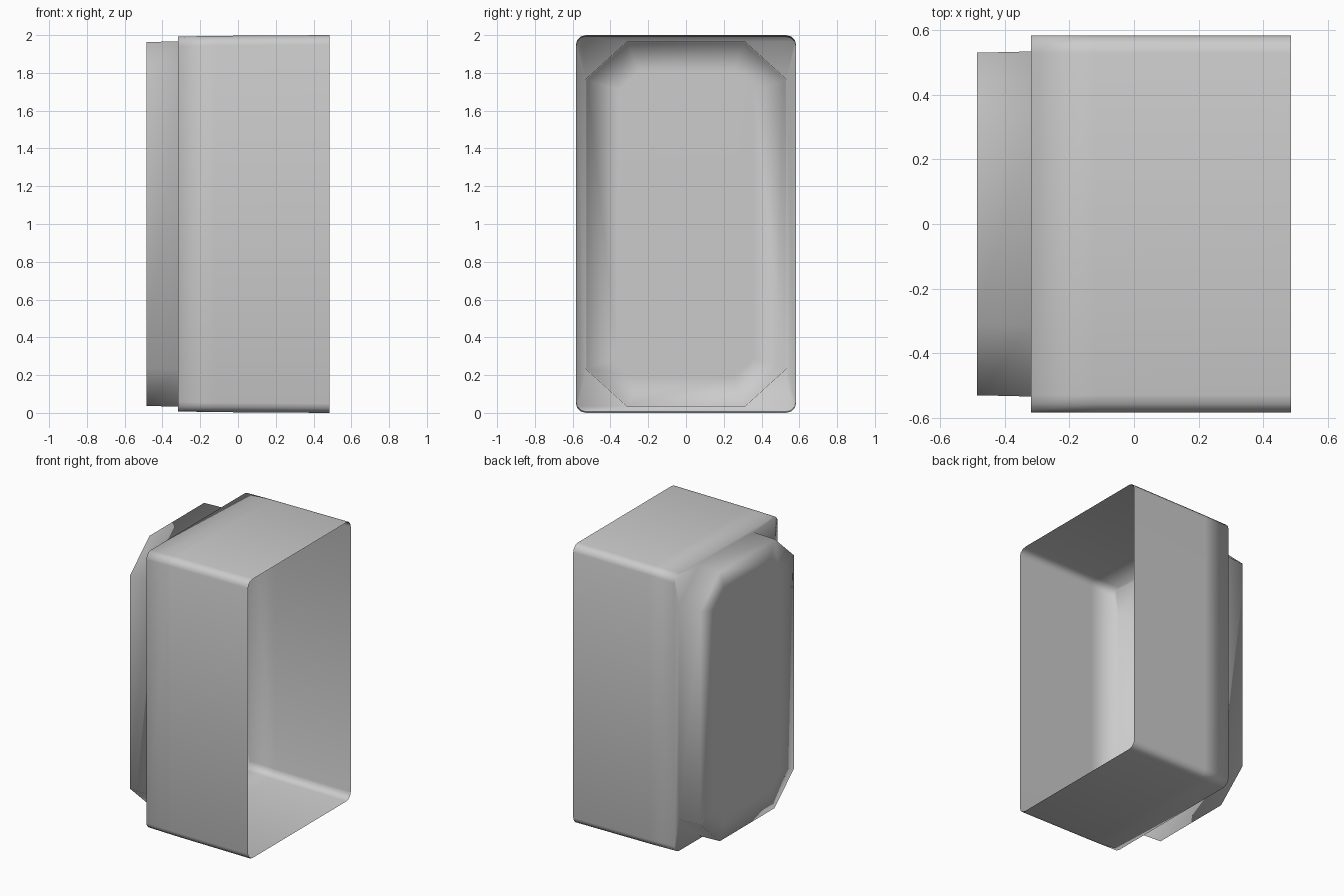
import bpy, bmesh, math

if "Cube" in bpy.data.objects:
    bpy.data.objects.remove(bpy.data.objects["Cube"], do_unlink=True)

ARC = 4      # points per corner
MID = 1.0    # height of the shell's axis


def corner_ring(x, hy, hz, cut_y, cut_z, rounded):
    """Rectangle loop at x with rounded or chamfered corners."""
    pts = []
    for q in range(4):
        sy, sz = ((1, 1), (-1, 1), (-1, -1), (1, -1))[q]
        corner = []
        for i in range(ARC):
            if rounded:
                a = math.pi / 2 * i / (ARC - 1)
            else:
                a = 0 if i < ARC / 2 else math.pi / 2
            y = hy - cut_y * (1 - math.cos(a))
            z = hz - cut_z * (1 - math.sin(a))
            corner.append((x, sy * y, MID + sz * z))
        pts += corner if q % 2 == 0 else corner[::-1]
    return pts


# Grey material
grey = bpy.data.materials.new("plain grey")
grey.use_nodes = True
colour = (0.6, 0.6, 0.6, 1)
grey.diffuse_color = colour
grey.node_tree.nodes["Principled BSDF"].inputs["Base Color"].default_value = colour

# Open sleeve, step, chamfered collar and closed end panel, in order
rings = [
    corner_ring(0.485, 0.583, 1.0, 0.055, 0.05, True),
    corner_ring(-0.12, 0.583, 0.996, 0.055, 0.05, True),
    corner_ring(-0.318, 0.583, 0.992, 0.055, 0.05, True),
    corner_ring(-0.318, 0.533, 0.967, 0.22, 0.2, False),
    corner_ring(-0.485, 0.529, 0.963, 0.22, 0.2, False),
    corner_ring(-0.485, 0.36, 0.81, 0.11, 0.1, False),
]

bm = bmesh.new()
loops = [[bm.verts.new(p) for p in ring] for ring in rings]
count = len(loops[0])
for a, b in zip(loops, loops[1:]):
    for i in range(count):
        j = (i + 1) % count
        bm.faces.new((a[i], a[j], b[j], b[i]))
bm.faces.new(loops[-1])
bmesh.ops.remove_doubles(bm, verts=bm.verts, dist=0.0005)
bmesh.ops.recalc_face_normals(bm, faces=bm.faces)

# Make sure the end panel faces outwards
panel = min(bm.faces, key=lambda f: f.calc_center_median().x - f.calc_area())
if panel.normal.x > 0:
    bmesh.ops.reverse_faces(bm, faces=bm.faces)
for f in bm.faces:
    f.smooth = True

mesh = bpy.data.meshes.new("open_case")
bm.to_mesh(mesh)
bm.free()
mesh.materials.append(grey)
case = bpy.data.objects.new("open_case", mesh)
bpy.context.collection.objects.link(case)

# Thin inner lining
wall = case.modifiers.new("thin_wall", 'SOLIDIFY')
wall.thickness = 0.004
wall.offset = -1
wall.use_rim = False
